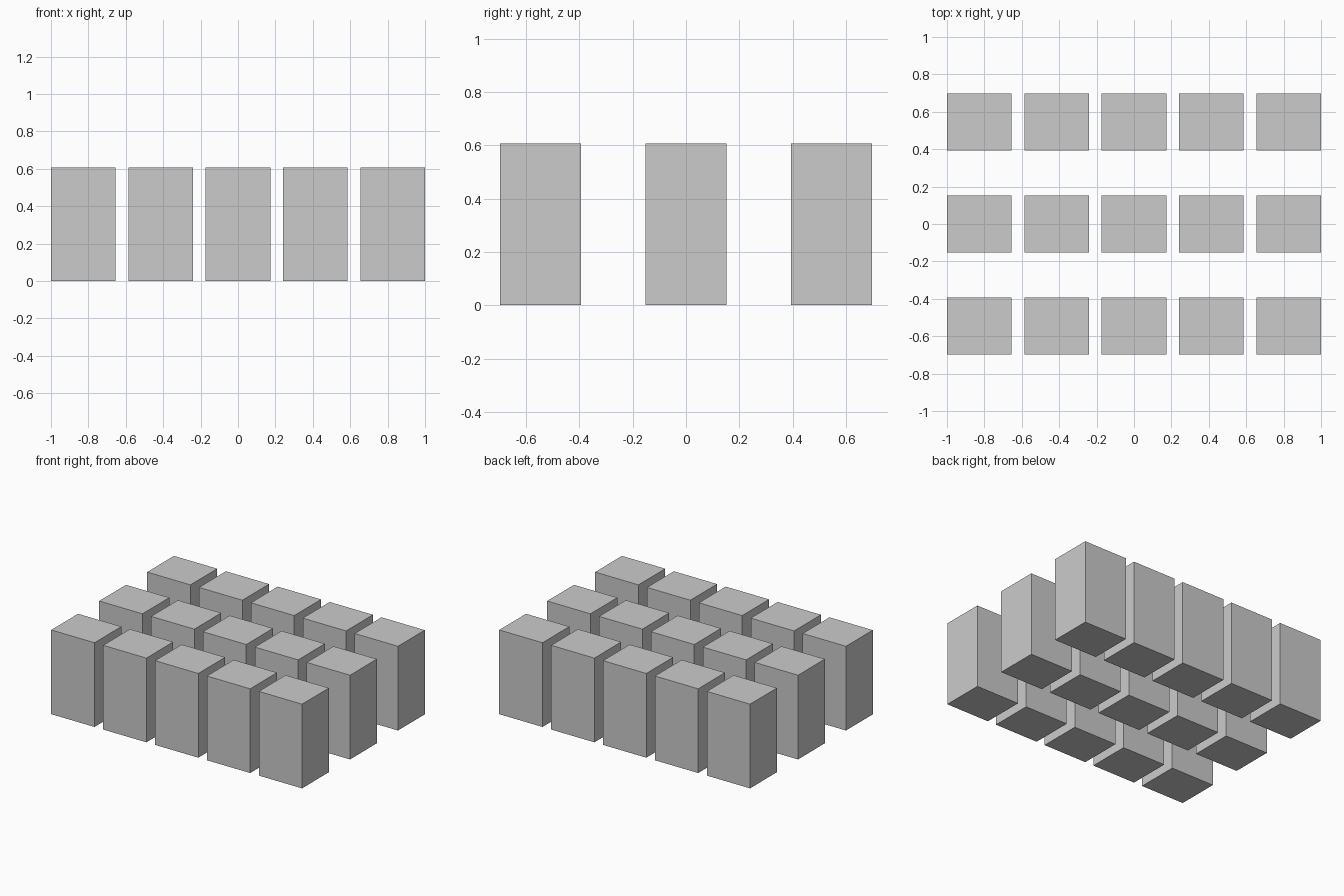
import bpy

if "Cube" in bpy.data.objects:
    bpy.data.objects.remove(bpy.data.objects["Cube"])

W, D, H = 0.345, 0.305, 0.607      # block size
PITCH_X, PITCH_Y = 0.4137, 0.546   # grid spacing


def block(name, x, y):
    bpy.ops.mesh.primitive_cube_add(size=1, location=(x, y, H / 2))
    ob = bpy.context.object
    ob.name = name
    ob.scale = (W, D, H)
    bpy.ops.object.transform_apply(location=False, rotation=False, scale=True)


# Three rows of five identical blocks
for row in range(3):
    for col in range(5):
        block(f"block_row{row + 1}_col{col + 1}",
              (col - 2) * PITCH_X, (row - 1) * PITCH_Y)
